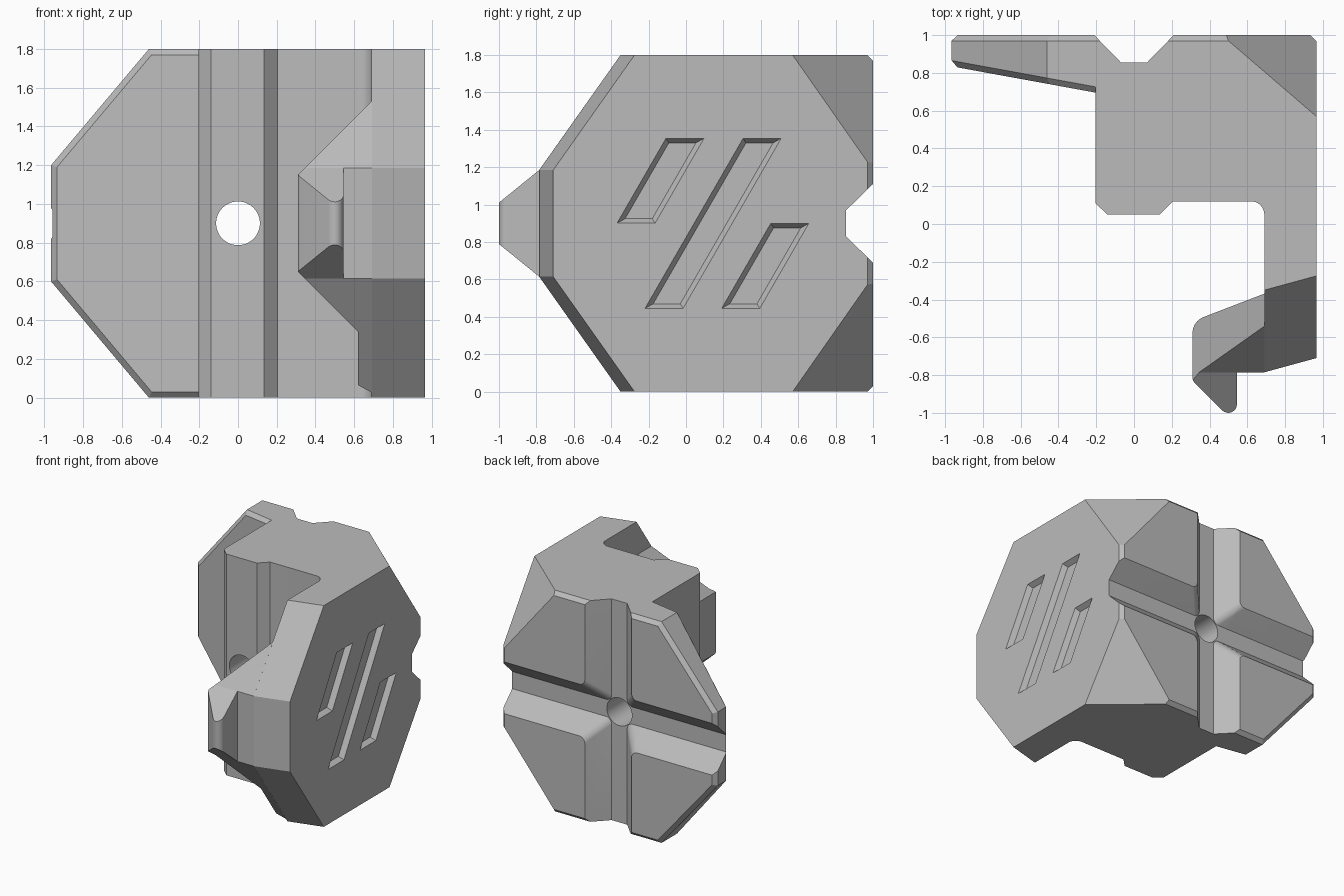
import bpy, bmesh, math
from mathutils import Vector

if "Cube" in bpy.data.objects:
    bpy.data.objects.remove(bpy.data.objects["Cube"], do_unlink=True)

H = 1.8          # block height
MID = H / 2
RIGHT = 0.965    # half width

grey = bpy.data.materials.new("plain_grey")
grey.use_nodes = True
COLOUR = (0.5, 0.5, 0.5, 1)
grey.diffuse_color = COLOUR
grey.node_tree.nodes["Principled BSDF"].inputs["Base Color"].default_value = COLOUR


def rounded(corners, steps=8):
    """2D outline from (x, y) or (x, y, radius) corners."""
    out = []
    for i, c in enumerate(corners):
        b = Vector(c[:2])
        if len(c) == 2:
            out.append(b)
            continue
        u = (Vector(corners[i - 1][:2]) - b).normalized()
        v = (Vector(corners[(i + 1) % len(corners)][:2]) - b).normalized()
        half = u.angle(v) / 2
        centre = b + (u + v).normalized() * c[2] / math.sin(half)
        t = c[2] / math.tan(half)
        start = (b + u * t - centre).normalized()
        end = (b + v * t - centre).normalized()
        out += [centre + start.slerp(end, k / steps).normalized() * c[2]
                for k in range(steps + 1)]
    return out


def loft(ring_a, ring_b):
    """Closed solid between two rings of equal length."""
    bm = bmesh.new()
    a = [bm.verts.new(p) for p in ring_a]
    b = [bm.verts.new(p) for p in ring_b]
    bm.faces.new(a)
    bm.faces.new(b[::-1])
    for i in range(len(a)):
        j = (i + 1) % len(a)
        bm.faces.new((a[j], a[i], b[i], b[j]))
    bmesh.ops.recalc_face_normals(bm, faces=bm.faces)
    return bm


def prism(corners):
    pts = rounded(corners)
    return loft([(p.x, p.y, 0) for p in pts], [(p.x, p.y, H) for p in pts])


def cut(bm, point, normal):
    """Slice away the side the normal points to and cap it."""
    bmesh.ops.bisect_plane(bm, geom=bm.verts[:] + bm.edges[:] + bm.faces[:], dist=1e-5,
                           plane_co=point, plane_no=Vector(normal).normalized(), clear_outer=True)
    bmesh.ops.holes_fill(bm, edges=[e for e in bm.edges if e.is_boundary], sides=0)


def cut_pair(bm, point, normal):
    """The same cut at the top and mirrored at the bottom."""
    cut(bm, point, normal)
    cut(bm, (point[0], point[1], H - point[2]), (normal[0], normal[1], -normal[2]))


def make(name, bm):
    bmesh.ops.recalc_face_normals(bm, faces=bm.faces)
    mesh = bpy.data.meshes.new(name)
    bm.to_mesh(mesh)
    bm.free()
    mesh.materials.append(grey)
    ob = bpy.data.objects.new(name, mesh)
    bpy.context.collection.objects.link(ob)
    return ob


# Main block with the side arm
bm = prism([(-0.205, 1), (-0.205, 0.11), (-0.14, 0.05), (0.135, 0.05), (0.205, 0.12),
            (0.69, 0.12, 0.07), (0.69, -0.785), (RIGHT, -0.71), (RIGHT, 1)])
cut_pair(bm, (0, 0.97, H), (0, 1, 1))
cut(bm, (RIGHT, 0.97, 0), (1, 1, 0))
p, q, r = Vector((0.69, -0.35, H)), Vector((RIGHT, -0.275, H)), Vector((0.69, -0.785, 1.185))
cut_pair(bm, p, (r - p).cross(q - p))
p, q, r = Vector((RIGHT, 0.57, H)), Vector((RIGHT, 0.955, 1.25)), Vector((0.5, 0.97, H))
cut_pair(bm, p, (q - p).cross(r - p))
body = make("body", bm)

# Tapered wing: rim planes first, then chamfers where they meet front and back
bm = prism([(-RIGHT, 1), (-RIGHT, 0.5), (-0.205, 0.5), (-0.205, 1)])
front = (Vector((-0.135, -0.74, 0)).normalized(), Vector((-0.2, 0.695, 0)))
back = (Vector((0, 1, 0)), Vector((0, 1, 0)))
slope = Vector((-0.6, 0, 0.505)).normalized()
cut(bm, front[1], front[0])
cut_pair(bm, (-0.46, 0, H), slope)
rims = [(Vector((0, 0, 1)), Vector((0, 0, H))), (slope, Vector((-0.46, 0, H))),
        (Vector((-1, 0, 0)), Vector((-RIGHT, 0, 0)))]
for n, at in rims:
    for f, face_at in (front, back):
        normal = n + f
        offset = n.dot(at) + f.dot(face_at) - 0.03
        if n.z == 0:
            # point on the vertical chamfer at the wing end
            y = (offset - normal.x * -RIGHT) / normal.y
            cut(bm, (-RIGHT, y, MID), normal)
        else:
            x = -0.4
            y = 1 if f.y > 0 else 0.7
            z = (offset - normal.x * x - normal.y * y) / normal.z
            cut_pair(bm, (x, y, z), normal)
wing = make("wing", bm)

# Hook at the end of the arm, its lower rib and its pointed tip
hook_outline = [(0.692, -0.368), (0.31, -0.515, 0.09), (0.31, -0.785), (0.692, -0.785)]
slant = ((0.31, 0, 1.15), (-1, 0, 1))
chamfer = ((0, -0.35, H), (0, -0.615, 0.435))

bm = prism(hook_outline)
cut_pair(bm, *chamfer)
cut_pair(bm, *slant)
hook = make("hook", bm)

bm = prism(hook_outline)
cut_pair(bm, *chamfer)
cut(bm, (0.62, 0, 0), (-1, 0, 0))
cut(bm, (0, 0, 0.6), (0, 0, 1))
rib = make("hook_rib", bm)

bm = prism([(0.31, -0.7), (0.31, -0.83, 0.04), (0.545, -1.065, 0.046), (0.545, -0.7)])
cut_pair(bm, *slant)
cut_pair(bm, (0, -0.785, 1.185), (0, -0.81, 1))
tip = make("hook_tip", bm)


# Crossing grooves in the back
def cross(y, h):
    e, r = 1.3, 0.05
    arm = [(h, e), (h, h, r), (e, h)]
    pts = []
    for sx, sz in ((1, 1), (1, -1), (-1, -1), (-1, 1)):
        part = [(c[0] * sx, c[1] * sz) + c[2:] for c in arm]
        pts += part if sx * sz > 0 else part[::-1]
    return [(p.x, y, MID + p.y) for p in rounded(pts)]


cutters = [make("groove_cutter", loft(cross(0.856, 0.07), cross(1.02, 0.23)))]

# Bolt hole through the block
circle = [(0.113 * math.cos(a), 0.113 * math.sin(a))
          for a in (math.tau * k / 48 for k in range(48))]
cutters.append(make("hole_cutter", loft([(x, -0.1, MID + z) for x, z in circle],
                                        [(x, 1.1, MID + z) for x, z in circle])))

# Slanted slots in the side: lower corner y, bottom z, top z
for y, low, high in ((-0.37, 0.9, 1.355), (-0.22, 0.445, 1.355), (0.19, 0.445, 0.9)):
    def ring(x, inset_y, inset_z):
        out = []
        for z, side in ((low + inset_z, 0), (low + inset_z, 1),
                        (high - inset_z, 1), (high - inset_z, 0)):
            lean = (z - low) * 0.577
            out.append((x, y + lean + (0.205 - inset_y if side else inset_y), z))
        return out
    cutters.append(make("slot_cutter", loft(ring(RIGHT - 0.04, 0.03, 0.025),
                                            ring(RIGHT + 0.001, 0, 0))))

for target, tools in ((body, cutters), (wing, cutters[:1])):
    bpy.context.view_layer.objects.active = target
    for tool in tools:
        mod = target.modifiers.new("cut", "BOOLEAN")
        mod.operation, mod.solver, mod.object = "DIFFERENCE", "EXACT", tool
        bpy.ops.object.modifier_apply(modifier=mod.name)
for tool in cutters:
    bpy.data.objects.remove(tool, do_unlink=True)

# Smooth the fillets, keep the edges sharp
bpy.ops.object.select_all(action="DESELECT")
for ob in (body, wing, hook, rib, tip):
    ob.select_set(True)
bpy.context.view_layer.objects.active = body
bpy.ops.object.shade_smooth_by_angle(angle=math.radians(25))
